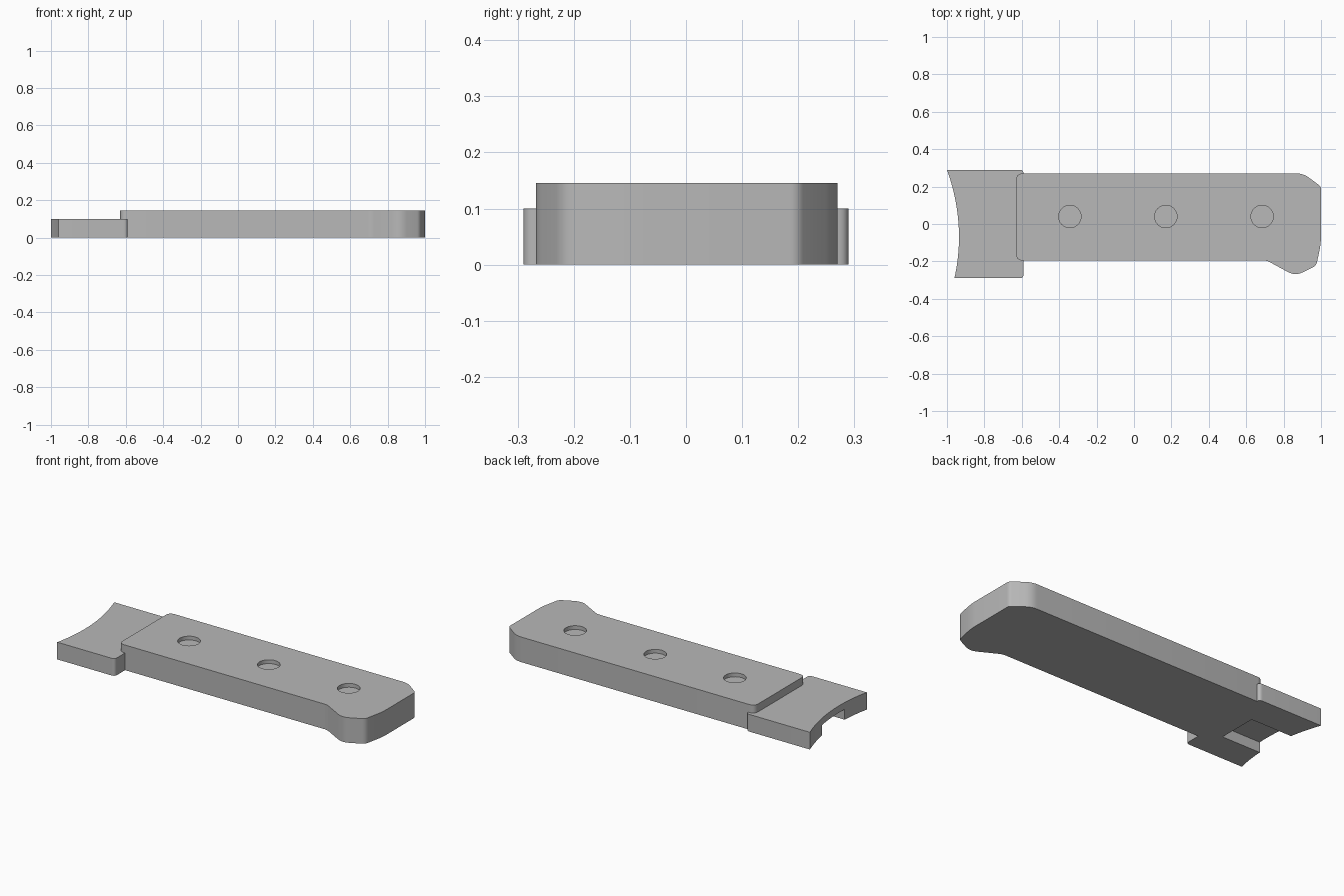
import bpy, bmesh, math
from mathutils import Vector

cube = bpy.data.objects.get("Cube")
if cube:
    bpy.data.objects.remove(cube, do_unlink=True)

grey = bpy.data.materials.new("plain grey")
grey.use_nodes = True
grey.diffuse_color = (0.48, 0.48, 0.48, 1)
grey.node_tree.nodes["Principled BSDF"].inputs["Base Color"].default_value = grey.diffuse_color


def rounded(points, steps=6):
    """Outline from (x, y, radius) corners; radius 0 keeps a corner sharp."""
    out = []
    for i, (x, y, r) in enumerate(points):
        p = Vector((x, y))
        if r == 0:
            out.append(p)
            continue
        a = p + (Vector(points[i - 1][:2]) - p).normalized() * r
        b = p + (Vector(points[(i + 1) % len(points)][:2]) - p).normalized() * r
        for k in range(steps + 1):
            t = k / steps
            out.append(a * (1 - t) ** 2 + p * 2 * t * (1 - t) + b * t * t)
    return out


def prism(name, outline, z0, z1):
    """Extrude a flat outline between two heights."""
    bm = bmesh.new()
    face = bm.faces.new([bm.verts.new((p[0], p[1], z0)) for p in outline])
    side = bmesh.ops.extrude_face_region(bm, geom=[face])
    top = [v for v in side["geom"] if isinstance(v, bmesh.types.BMVert)]
    bmesh.ops.translate(bm, verts=top, vec=(0, 0, z1 - z0))
    bmesh.ops.recalc_face_normals(bm, faces=bm.faces)
    mesh = bpy.data.meshes.new(name)
    bm.to_mesh(mesh)
    bm.free()
    mesh.materials.append(grey)
    obj = bpy.data.objects.new(name, mesh)
    bpy.context.collection.objects.link(obj)
    return obj


def cut(target, cutter):
    """Subtract a cutter, apply the result and remove the cutter."""
    mod = target.modifiers.new("cut", "BOOLEAN")
    mod.operation, mod.solver, mod.object = "DIFFERENCE", "EXACT", cutter
    bpy.context.view_layer.objects.active = target
    bpy.ops.object.modifier_apply(modifier=mod.name)
    bpy.data.objects.remove(cutter, do_unlink=True)


# Long handle slab with a pointed heel at one end
body = prism("handle_body", rounded([
    (-0.63, 0.27, 0.035), (-0.63, -0.195, 0.035), (0.71, -0.195, 0.02),
    (0.862, -0.278, 0.045), (0.975, -0.222, 0.02), (1.0, -0.1, 0.04),
    (1.0, 0.2, 0.015), (0.905, 0.27, 0.035)]), 0, 0.146)

# Three shallow round recesses in the top
for x in (-0.343, 0.17, 0.685):
    ring = [(x + 0.06 * math.cos(a), 0.04 + 0.06 * math.sin(a))
            for a in (math.tau * k / 32 for k in range(32))]
    cut(body, prism("recess_cutter", ring, 0.124, 0.2))

# Lower, wider end plate with a concave outer edge
ys = [0.29 * (1 - 2 * k / 20) for k in range(21)]
edge = [(-0.938 - 0.069 * y - 0.5 * y * y, y, 0) for y in ys]
plate = prism("end_plate", rounded(
    edge + [(-0.59, -0.29, 0.022), (-0.59, 0.29, 0.022)]), 0, 0.1)

# Open slot under the end plate
slot = [(-1.1, -0.12), (-0.69, -0.12), (-0.69, 0.11), (-1.1, 0.11)]
cut(plate, prism("slot_cutter", slot, -0.1, 0.06))

# Smooth curved sides, sharp rims
for obj in (body, plate):
    bpy.ops.object.select_all(action="DESELECT")
    obj.select_set(True)
    bpy.context.view_layer.objects.active = obj
    bpy.ops.object.shade_smooth_by_angle(angle=math.radians(30))
